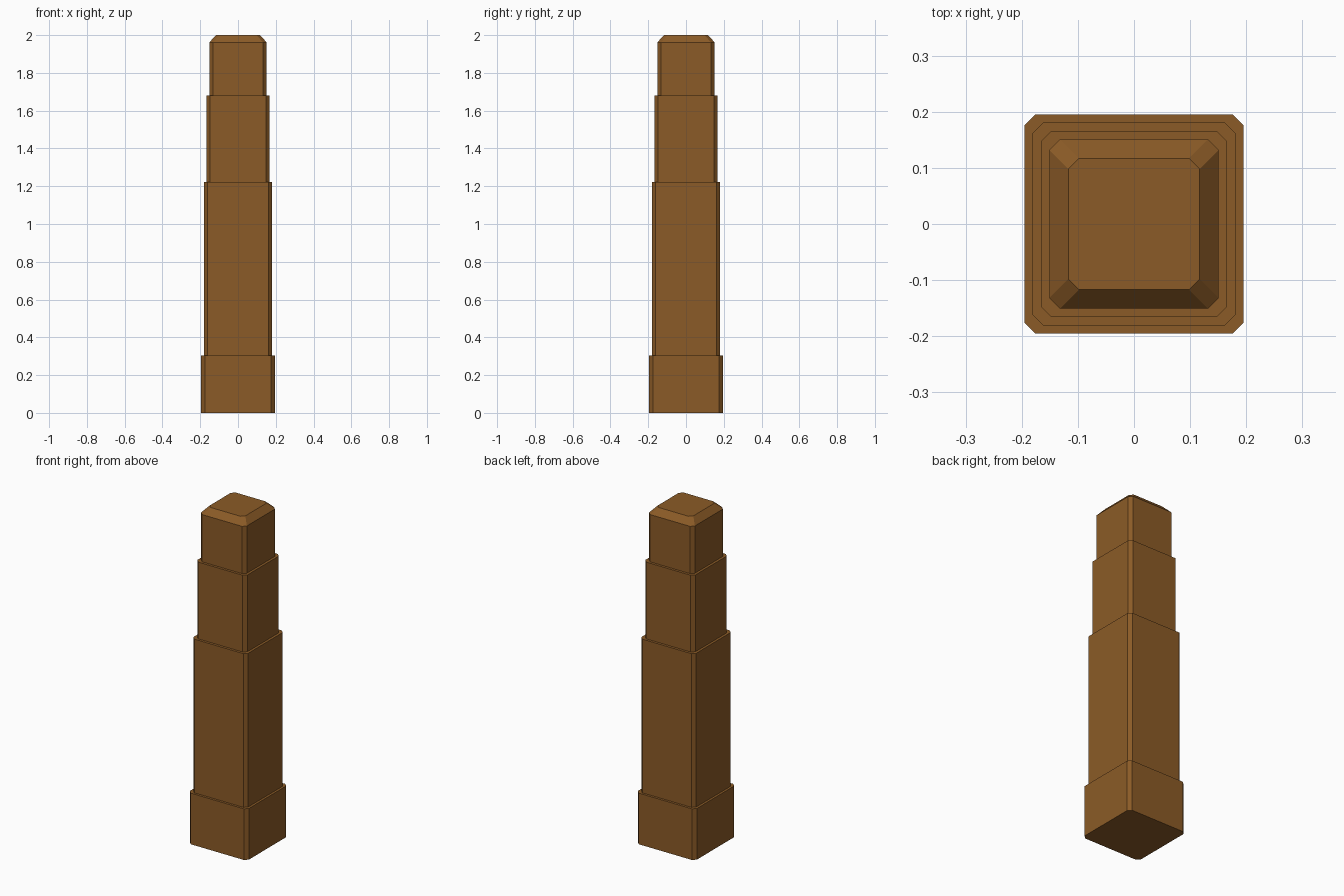
import bpy
import bmesh

if "Cube" in bpy.data.objects:
    bpy.data.objects.remove(bpy.data.objects["Cube"])

CHAMFER = 0.019

# (half width, height) rings from the foot up to the bevelled top
PROFILE = [
    (0.195, 0.0), (0.195, 0.305),    # foot block
    (0.181, 0.305), (0.181, 1.222),  # main shaft
    (0.166, 1.222), (0.166, 1.68),   # upper shaft
    (0.151, 1.68), (0.151, 1.962),   # head
    (0.117, 2.0),                    # bevelled cap
]


def ring(bm, half, z):
    """Square with clipped corners, counter-clockwise."""
    c = half - CHAMFER
    corner = [(half, c), (c, half)]
    verts = []
    for _ in range(4):
        verts += [bm.verts.new((x, y, z)) for x, y in corner]
        corner = [(-y, x) for x, y in corner]
    return verts


# Stepped post lofted through the rings
bm = bmesh.new()
rings = [ring(bm, half, z) for half, z in PROFILE]
for low, high in zip(rings, rings[1:]):
    for i in range(8):
        j = (i + 1) % 8
        bm.faces.new((low[i], low[j], high[j], high[i]))
bm.faces.new(rings[0][::-1])
bm.faces.new(rings[-1])
mesh = bpy.data.meshes.new("stepped_post")
bm.to_mesh(mesh)
bm.free()

# Brown wood
wood = bpy.data.materials.new("brown_wood")
wood.diffuse_color = (0.26, 0.105, 0.02, 1)
wood.use_nodes = True
wood.node_tree.nodes["Principled BSDF"].inputs["Base Color"].default_value = wood.diffuse_color
mesh.materials.append(wood)

post = bpy.data.objects.new("stepped_post", mesh)
bpy.context.collection.objects.link(post)
